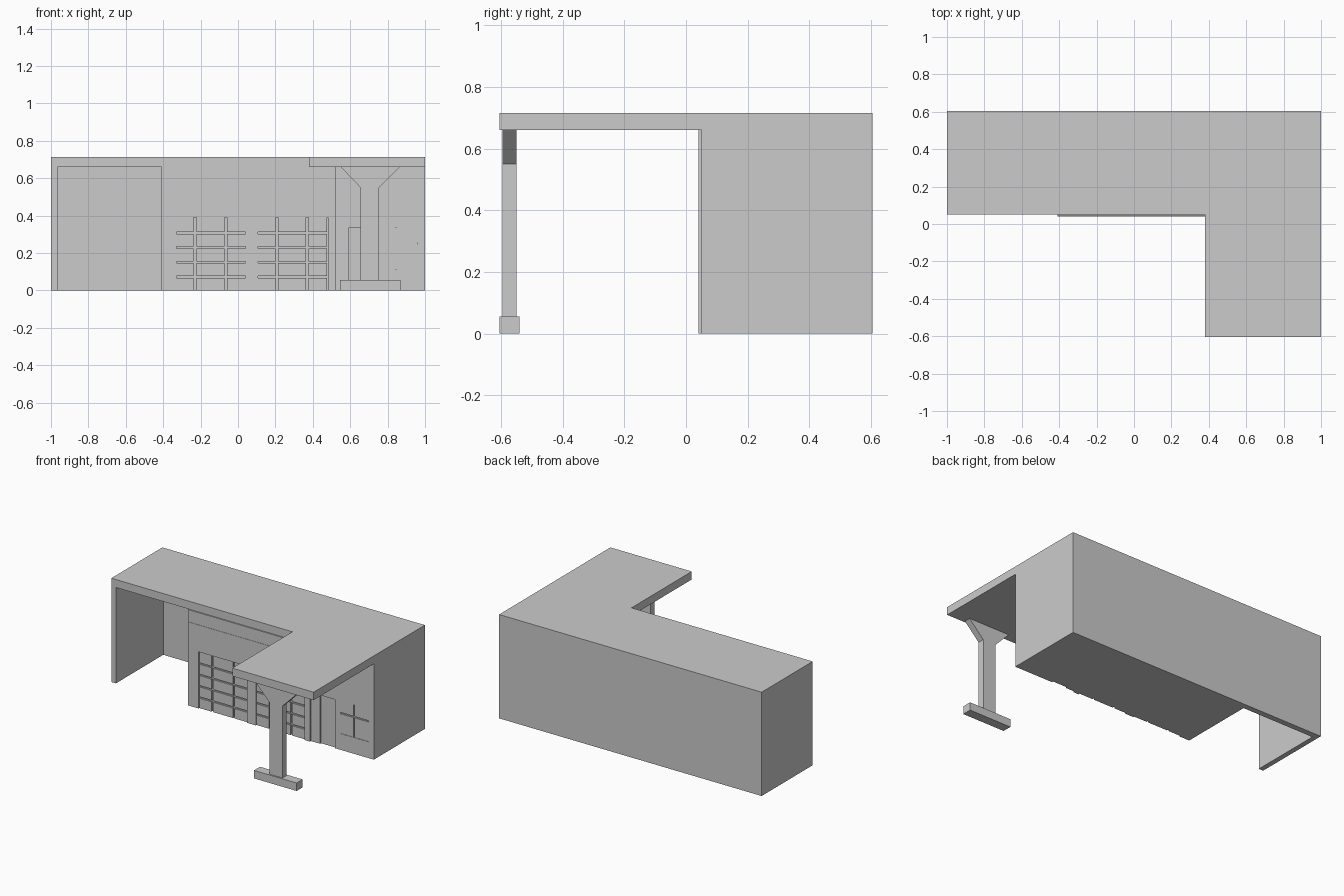
import bpy

cube = bpy.data.objects.get("Cube")
if cube:
    bpy.data.objects.remove(cube, do_unlink=True)

grey = bpy.data.materials.new("plain grey")
grey.use_nodes = True
COLOUR = (0.6, 0.6, 0.6, 1)
grey.diffuse_color = COLOUR
grey.node_tree.nodes["Principled BSDF"].inputs["Base Color"].default_value = COLOUR


def make(name, verts, faces):
    mesh = bpy.data.meshes.new(name)
    mesh.from_pydata(verts, [], faces)
    mesh.materials.append(grey)
    obj = bpy.data.objects.new(name, mesh)
    bpy.context.collection.objects.link(obj)
    return obj


def prism(name, outline, low, high, axis):
    """Extrude a counter-clockwise outline along y or z."""
    n = len(outline)
    if axis == "z":
        verts = [(a, b, h) for h in (low, high) for a, b in outline]
    else:
        verts = [(a, h, b) for h in (high, low) for a, b in outline]
    faces = [tuple(reversed(range(n))), tuple(range(n, 2 * n))]
    faces += [(i, (i + 1) % n, n + (i + 1) % n, n + i) for i in range(n)]
    return make(name, verts, faces)


def box(name, x, y, z):
    outline = [(x[0], y[0]), (x[1], y[0]), (x[1], y[1]), (x[0], y[1])]
    return prism(name, outline, z[0], z[1], "z")


def panes(name, columns, rows, y):
    """Grid of flat panels separated by narrow grooves."""
    for i, x in enumerate(columns):
        for j, z in enumerate(rows):
            box(f"{name}_{i + 1}_{j + 1}", x, y, z)


FRONT, BACK = 0.05, 0.605
CORE = 0.06
EAVE, TOP = 0.66, 0.715

# L-shaped flat roof with its canopy
prism("roof", [(-1, FRONT), (0.38, FRONT), (0.38, -BACK), (1, -BACK),
               (1, BACK), (-1, BACK)], EAVE, TOP, "z")

# Open bay walls and enclosed block
box("bay_side_wall", (-1, -0.965), (FRONT, BACK), (0, EAVE))
box("bay_back_wall", (-0.965, -0.41), (0.565, BACK), (0, EAVE))
box("building_core", (-0.41, 1), (CORE, BACK), (0, EAVE))

# Garage front, with openings left between the piers
WALL = 0.042
DOOR_TOP = 0.39
box("garage_lintel", (-0.41, 0.48), (WALL, CORE), (DOOR_TOP, EAVE))
box("garage_band", (-0.41, 0.48), (0.04, WALL), (0.52, 0.576))
for name, x in (("left_pier", (-0.41, -0.33)), ("middle_pier", (0.04, 0.107))):
    box(name, x, (WALL, CORE), (0, DOOR_TOP))
box("corner_pier", (0.48, 0.52), (0.04, CORE), (0, EAVE))

# Two panelled garage doors
rows = [(0.078 * k, 0.078 * k + (0.068 if k < 4 else 0.078)) for k in range(5)]
for name, x in (("first_door", -0.33), ("second_door", 0.107)):
    columns = [(x, x + 0.093), (x + 0.107, x + 0.257), (x + 0.27, x + 0.37)]
    panes(name, columns, rows, (0.05, CORE))

# Entrance wall around the doorway and the window
LINTEL = 0.335
box("entrance_lintel", (0.52, 1), (FRONT, CORE), (LINTEL, EAVE))
for i, x in enumerate([(0.52, 0.59), (0.705, 0.745), (0.96, 1)]):
    box(f"entrance_wall_{i + 1}", x, (FRONT, CORE), (0, LINTEL))
box("window_sill_wall", (0.745, 0.96), (FRONT, CORE), (0, 0.112))
panes("window_pane", [(0.745, 0.842), (0.85, 0.96)],
      [(0.112, 0.247), (0.256, LINTEL)], (0.053, CORE))

# Canopy post: footing and flared column
box("post_footing", (0.545, 0.87), (-BACK, -0.54), (0, 0.055))
prism("post_column", [(0.655, 0.055), (0.755, 0.055), (0.755, 0.55), (0.865, EAVE),
                      (0.55, EAVE), (0.655, 0.55)], -0.595, -0.55, "y")
